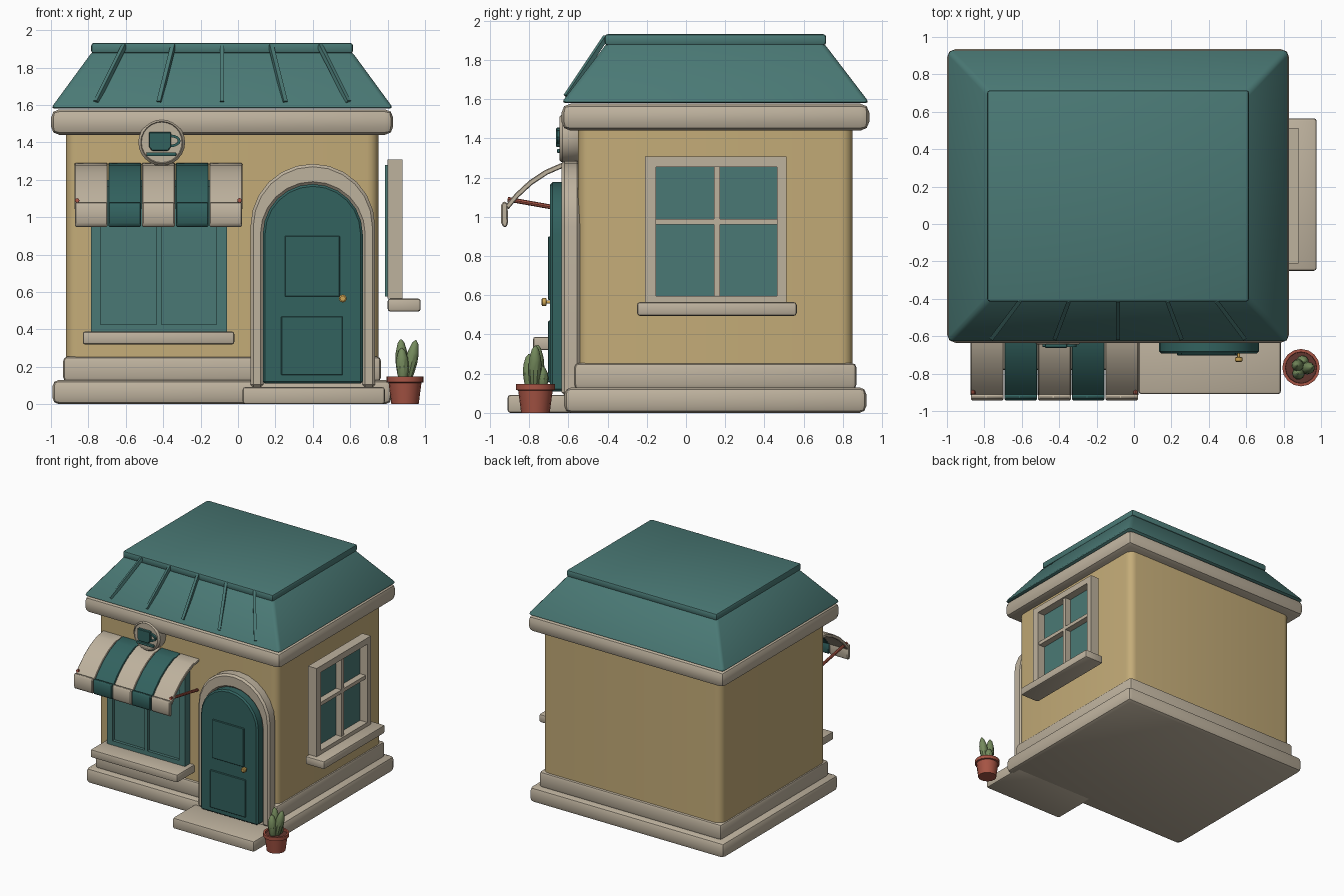
import bpy, bmesh
from math import pi, sin, cos, radians
from mathutils import Vector, Matrix

if "Cube" in bpy.data.objects:
    bpy.data.objects.remove(bpy.data.objects["Cube"], do_unlink=True)


def material(name, r, g, b):
    lin = [((c / 255 + 0.055) / 1.055) ** 2.4 for c in (r, g, b)] + [1]
    m = bpy.data.materials.new(name)
    m.use_nodes = True
    m.diffuse_color = lin
    m.node_tree.nodes["Principled BSDF"].inputs["Base Color"].default_value = lin
    return m


wall = material("tan wall", 196, 172, 120)
cream = material("cream trim", 190, 178, 158)
roof_teal = material("roof teal", 74, 121, 117)
dark_teal = material("dark teal", 50, 98, 95)
clay = material("red clay", 166, 84, 68)
soil = material("dark soil", 96, 54, 46)
green = material("plant green", 116, 138, 92)
brass = material("brass", 205, 165, 85)


def finish(name, bm, mat, bevel=0, segments=2, only=None):
    """Bevel the sharp edges and turn the bmesh into an object."""
    bmesh.ops.recalc_face_normals(bm, faces=bm.faces)
    if bevel:
        edges = [e for e in bm.edges if e.calc_face_angle(0) > 0.6 and (only is None or only(e))]
        bmesh.ops.bevel(bm, geom=edges, offset=bevel, segments=segments,
                        profile=0.5, affect='EDGES', clamp_overlap=True)
    mesh = bpy.data.meshes.new(name)
    bm.to_mesh(mesh)
    bm.free()
    mesh.materials.append(mat)
    ob = bpy.data.objects.new(name, mesh)
    bpy.context.collection.objects.link(ob)
    bpy.ops.object.select_all(action='DESELECT')
    ob.select_set(True)
    bpy.context.view_layer.objects.active = ob
    bpy.ops.object.shade_smooth_by_angle(angle=radians(35))
    return ob


def box(name, x, y, z, mat, bevel=0.0, segments=2, only=None, top=None):
    """Box from three ranges; top gives x and y ranges of a tapered upper face."""
    bm = bmesh.new()
    bmesh.ops.create_cube(bm, size=1)
    for v in bm.verts:
        i, j, k = [int(c > 0) for c in v.co]
        px, py = top if top and k else (x, y)
        v.co = (px[i], py[j], z[k])
    return finish(name, bm, mat, bevel, segments, only)


def prism(name, points, axis, a, b, mat, bevel=0.0):
    """Extrude a flat outline along x or y."""
    bm = bmesh.new()
    place = (lambda u, v, d: (d, u, v)) if axis == 'x' else (lambda u, v, d: (u, d, v))
    face = bm.faces.new([bm.verts.new(place(u, v, a)) for u, v in points])
    ext = bmesh.ops.extrude_face_region(bm, geom=[face])
    shift = Vector(place(0, 0, b - a))
    bmesh.ops.translate(bm, vec=shift, verts=[g for g in ext["geom"] if isinstance(g, bmesh.types.BMVert)])
    return finish(name, bm, mat, bevel, 1)


def lathe(name, profile, start, end, mat, sides=16):
    """Spin (radius, fraction) pairs round the line from start to end."""
    start, end = Vector(start), Vector(end)
    line = end - start
    turn = line.to_track_quat('Z', 'Y')
    bm = bmesh.new()
    rings = [[bm.verts.new(start + line * t + turn @ Vector((r * cos(2 * pi * i / sides), r * sin(2 * pi * i / sides), 0)))
              for i in range(sides)] for r, t in profile]
    for low, high in zip(rings, rings[1:]):
        for i in range(sides):
            j = (i + 1) % sides
            bm.faces.new((low[i], low[j], high[j], high[i]))
    bm.faces.new(rings[0])
    bm.faces.new(rings[-1])
    return finish(name, bm, mat)


def arch(cx, radius, spring, bottom, steps=12):
    """Door outline, from lower right over the top to lower left."""
    curve = [(cx + radius * cos(pi * i / steps), spring + radius * sin(pi * i / steps)) for i in range(steps + 1)]
    return [(cx + radius, bottom)] + curve + [(cx - radius, bottom)]


# House body, plinth and cornice
MX, MY = -0.085, 0.15


def around(hx, hy):
    return (MX - hx, MX + hx), (MY - hy, MY + hy)


def vertical(e):
    return abs(e.verts[0].co.z - e.verts[1].co.z) > 0.1


box("walls", *around(0.835, 0.70), (0.05, 1.55), wall, 0.06, 4, vertical)
box("lower_plinth", *around(0.907, 0.77), (0, 0.13), cream, 0.035)
box("upper_plinth", *around(0.85, 0.72), (0.12, 0.255), cream, 0.025)
box("cornice", *around(0.915, 0.785), (1.44, 1.577), cream, 0.045)

# Roof with cap and front ribs
box("roof", *around(0.917, 0.787), (1.58, 1.89), roof_teal, 0.022, 2, top=around(0.69, 0.55))
box("roof_cap", *around(0.70, 0.565), (1.875, 1.932), roof_teal, 0.015)
for i in range(-2, 3):
    low = Vector((MX + i * 0.337, -0.61, 1.615))
    high = Vector((MX + i * 0.261, -0.408, 1.918))
    line = high - low
    bm = bmesh.new()
    bmesh.ops.create_cube(bm, size=1, matrix=Matrix.Translation((low + high) / 2)
                          @ line.to_track_quat('Z', 'Y').to_matrix().to_4x4()
                          @ Matrix.Diagonal((0.022, 0.024, line.length, 1)))
    finish("roof_rib", bm, roof_teal)

# Door, frame and step
box("door_step", (0.025, 0.785), (-0.91, -0.5), (0, 0.092), cream, 0.015)
outer, inner = arch(0.40, 0.333, 0.952, 0.09), arch(0.40, 0.265, 0.91, 0.09)
prism("door_frame", outer + inner[::-1], 'y', -0.635, -0.54, cream, 0.015)
prism("door", arch(0.40, 0.267, 0.91, 0.11), 'y', -0.693, -0.56, dark_teal, 0.012)
for name, x, z in (("upper_door_panel", (0.25, 0.545), (0.575, 0.90)),
                   ("lower_door_panel", (0.23, 0.56), (0.155, 0.47))):
    box(name, x, (-0.703, -0.68), z, dark_teal, 0.004, 1)
lathe("door_knob", [(0.008, 0), (0.008, 0.5), (0.021, 0.55), (0.021, 0.9), (0.014, 1)],
      (0.56, -0.685, 0.565), (0.56, -0.737, 0.565), brass, 12)

# Front window: frame bars, panes and sill
box("front_window_panes", (-0.77, -0.08), (-0.595, -0.54), (0.40, 1.19), roof_teal)
for x in ((-0.785, -0.735), (-0.435, -0.41), (-0.115, -0.06)):
    box("front_window_post", x, (-0.62, -0.54), (0.385, 1.2), roof_teal)
for z in ((0.385, 0.425), (1.16, 1.2)):
    box("front_window_rail", (-0.735, -0.115), (-0.62, -0.54), z, roof_teal)
box("front_window_sill", (-0.83, -0.02), (-0.78, -0.54), (0.32, 0.388), cream, 0.012)

# Side window: frame bars, glass and sill
box("side_window_glass", (0.787, 0.812), (-0.17, 0.475), (0.575, 1.28), roof_teal)
for y in ((-0.21, -0.153), (0.464, 0.512)):
    box("side_window_post", (0.80, 0.88), y, (0.565, 1.308), cream)
for z in ((0.565, 0.597), (1.255, 1.308)):
    box("side_window_rail", (0.80, 0.88), (-0.153, 0.464), z, cream)
box("side_window_mullion", (0.80, 0.865), (0.143, 0.173), (0.59, 1.26), cream)
box("side_window_crossbar", (0.80, 0.865), (-0.153, 0.464), (0.96, 0.99), cream)
box("side_window_sill", (0.80, 0.977), (-0.25, 0.565), (0.495, 0.565), cream, 0.015)

# Striped awning with hanging flaps and support rods
slope = [(-0.545, 1.29), (-0.635, 1.275), (-0.72, 1.238), (-0.80, 1.185), (-0.87, 1.12), (-0.92, 1.06)]
sheet = slope + [(y + 0.014, z - 0.022) for y, z in reversed(slope)]
flap = [(-0.91, 1.07), (-0.93, 1.08), (-0.943, 1.06), (-0.943, 0.97), (-0.932, 0.948), (-0.915, 0.948), (-0.908, 0.97)]
for i in range(5):
    x = -0.875 + i * 0.18
    colour = dark_teal if i % 2 else cream
    prism("awning_stripe", sheet, 'x', x + 0.002, x + 0.178, colour, 0.004)
    prism("awning_flap", flap, 'x', x + 0.003, x + 0.177, colour, 0.006)
for x in (-0.86, 0.008):
    lathe("awning_rod", [(0.012, 0), (0.012, 1)], (x, -0.91, 1.09), (x, -0.545, 1.025), clay, 8)

# Round sign with a cup and saucer
lathe("sign_disc", [(0.115, 0), (0.125, 0.15), (0.125, 0.85), (0.112, 1), (0.108, 0.94)],
      (-0.408, -0.54, 1.40), (-0.408, -0.645, 1.40), cream, 24)
prism("sign_cup", [(-0.476, 1.455), (-0.476, 1.375), (-0.46, 1.355), (-0.374, 1.355), (-0.358, 1.375), (-0.358, 1.455)],
      'y', -0.662, -0.63, dark_teal, 0.004)
ring = [(cos(pi * i / 8 - pi / 2), sin(pi * i / 8 - pi / 2)) for i in range(9)]
handle = [(-0.362 + 0.055 * c, 1.408 + 0.034 * s) for c, s in ring]
handle += [(-0.362 + 0.04 * c, 1.408 + 0.02 * s) for c, s in reversed(ring)]
prism("sign_cup_handle", handle, 'y', -0.658, -0.63, dark_teal)
box("sign_saucer", (-0.49, -0.33), (-0.658, -0.63), (1.326, 1.347), dark_teal, 0.006)

# Potted cactus
PX, PY = 0.893, -0.768
lathe("flower_pot", [(0.073, 0), (0.088, 0.78), (0.1, 0.8), (0.1, 1), (0.084, 1), (0.082, 0.85)],
      (PX, PY, 0), (PX, PY, 0.147), clay)
lathe("pot_soil", [(0.083, 0), (0.083, 1)], (PX, PY, 0.11), (PX, PY, 0.132), soil)
spindle = [(0.018, 0), (0.028, 0.2), (0.034, 0.45), (0.031, 0.7), (0.018, 0.92), (0.004, 1)]
for foot, tip in (((-0.012, 0.015, 0.12), (-0.022, 0.01, 0.347)),
                  ((0.01, -0.005, 0.12), (0.058, 0.0, 0.342)),
                  ((-0.01, -0.03, 0.12), (-0.018, -0.032, 0.30)),
                  ((0.005, 0.035, 0.12), (0.012, 0.03, 0.24))):
    base = Vector((PX, PY, 0))
    lathe("cactus_lobe", spindle, base + Vector(foot), base + Vector(tip), green, 10)
